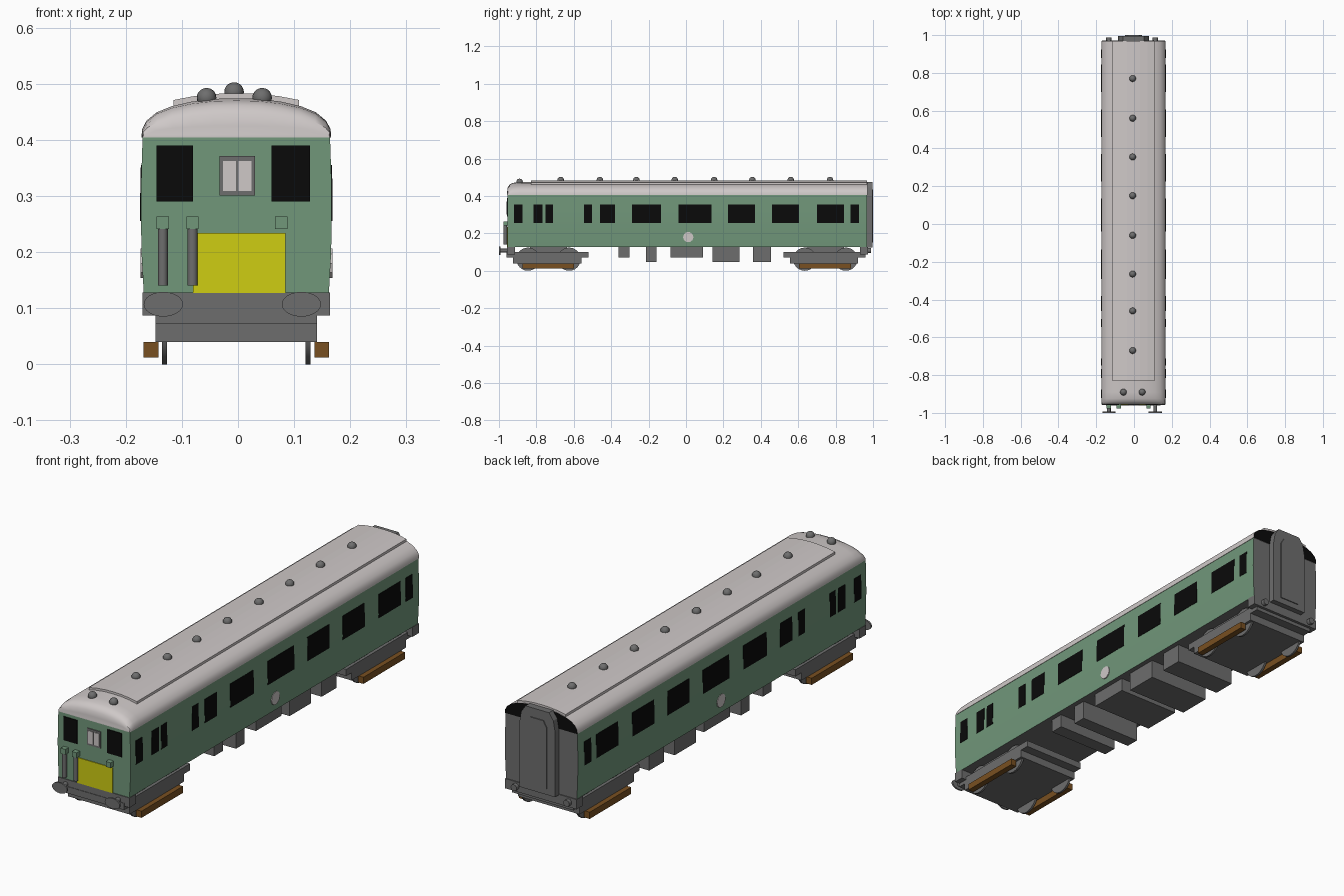
import bpy, bmesh, math
from mathutils import Matrix

if "Cube" in bpy.data.objects:
    bpy.data.objects.remove(bpy.data.objects["Cube"])


def mat(name, r, g, b):
    m = bpy.data.materials.new(name)
    m.diffuse_color = (r, g, b, 1)
    m.use_nodes = True
    m.node_tree.nodes["Principled BSDF"].inputs["Base Color"].default_value = m.diffuse_color
    return m


GREEN = mat("body green", 0.165, 0.31, 0.195)
PALE = mat("roof pale grey", 0.62, 0.58, 0.575)
GREY = mat("underframe grey", 0.155, 0.155, 0.155)
BLACK = mat("window black", 0.003, 0.003, 0.003)
YELLOW = mat("warning yellow", 0.62, 0.61, 0.006)
BROWN = mat("beam brown", 0.19, 0.08, 0.015)
CX = -0.003  # centre line of the coach


def finish(name, bm, *mats, smooth=False):
    bmesh.ops.recalc_face_normals(bm, faces=bm.faces)
    me = bpy.data.meshes.new(name)
    bm.to_mesh(me)
    bm.free()
    ob = bpy.data.objects.new(name, me)
    bpy.context.collection.objects.link(ob)
    for m in mats:
        me.materials.append(m)
    if smooth:
        bpy.context.view_layer.objects.active = ob
        ob.select_set(True)
        bpy.ops.object.shade_smooth_by_angle(angle=math.radians(35))
        ob.select_set(False)
    return ob


def loft(name, sections, *mats, smooth=False, rule=None):
    """Skin closed rings of (x, z) points placed at given y values."""
    bm = bmesh.new()
    rings = [[bm.verts.new((x + CX, y, z)) for x, z in pts] for y, pts in sections]
    n = len(rings[0])
    for a, b in zip(rings, rings[1:]):
        for i in range(n):
            j = (i + 1) % n
            bm.faces.new((a[i], a[j], b[j], b[i]))
    bm.faces.new(rings[0])
    bm.faces.new(rings[-1])
    bmesh.ops.recalc_face_normals(bm, faces=bm.faces)
    if rule:
        for f in bm.faces:
            f.material_index = rule(f)
    return finish(name, bm, *mats, smooth=smooth)


def prism(name, pts, y0, y1, *mats, **kw):
    return loft(name, [(y0, pts), (y1, pts)], *mats, **kw)


def box(name, x0, x1, y0, y1, z0, z1, m):
    return prism(name, [(x0, z0), (x1, z0), (x1, z1), (x0, z1)], y0, y1, m)


def cyl(name, x, y, z, r, depth, axis, m, seg=24, scale=(1, 1, 1)):
    bm = bmesh.new()
    bmesh.ops.create_cone(bm, cap_ends=True, segments=seg, radius1=r, radius2=r, depth=depth)
    rot = {"x": Matrix.Rotation(math.pi / 2, 4, "Y"),
           "y": Matrix.Rotation(math.pi / 2, 4, "X"), "z": Matrix()}[axis]
    bmesh.ops.transform(bm, matrix=Matrix.Diagonal((*scale, 1)) @ rot, verts=bm.verts)
    bmesh.ops.translate(bm, vec=(x + CX, y, z), verts=bm.verts)
    return finish(name, bm, m, smooth=True)


def mirrored(half):
    return half + [(-x, z) for x, z in reversed(half) if x > 1e-6]


# body shell: bowed sides, grey floor and rear wall
SIDE = [(0.165, 0.127), (0.169, 0.2), (0.17, 0.27), (0.1695, 0.33), (0.167, 0.405)]
prism("body_shell", mirrored(SIDE), -0.955, 0.968, GREEN, GREY, smooth=True,
      rule=lambda f: 1 if f.normal.y > 0.5 or f.normal.z < -0.5 else 0)


def side_x(z):
    for (x0, z0), (x1, z1) in zip(SIDE, SIDE[1:]):
        if z <= z1:
            return x0 + (x1 - x0) * (z - z0) / (z1 - z0)


# side windows: thin plates following the bowed side
WINDOWS = [(-0.92, -0.875), (-0.815, -0.767), (-0.75, -0.712), (-0.545, -0.502),
           (-0.46, -0.38), (-0.29, -0.135), (-0.04, 0.135), (0.225, 0.37),
           (0.46, 0.605), (0.70, 0.845), (0.88, 0.925)]
levels = [0.255, 0.27, 0.33, 0.355]
for s in (-1, 1):
    strip = [(s * (side_x(z) + 0.0015), z) for z in levels]
    strip += [(s * (side_x(z) - 0.003), z) for z in reversed(levels)]
    for y0, y1 in WINDOWS:
        prism("side_window", strip, y0, y1, BLACK)
    cyl("side_disc", s * 0.168, 0.012, 0.18, 0.028, 0.006, "x", PALE, seg=10)

# roof with a domed front; the rear end is black
ARCH = [(0.169, 0), (0.168, 0.015), (0.160, 0.030), (0.142, 0.045),
        (0.115, 0.056), (0.08, 0.064), (0.04, 0.069), (0, 0.07)]


def arch(w, h):
    return mirrored([(x * w, 0.404 + z * h) for x, z in ARCH])


loft("roof", [(-0.956, arch(0.985, 0.3)), (-0.953, arch(0.99, 0.6)), (-0.943, arch(0.995, 0.82)),
              (-0.925, arch(1, 0.94)), (-0.89, arch(1, 1)), (0.97, arch(1, 1))],
     PALE, BLACK, smooth=True, rule=lambda f: 1 if f.normal.y > 0.5 else 0)

# raised panel along the roof
prism("roof_panel", mirrored([(0.112, 0.45), (0.112, 0.471), (0.075, 0.478), (0.035, 0.482), (0, 0.483)]),
      -0.83, 0.968, PALE)

# roof ventilators
VENTS = [(-0.004, y, 0.485) for y in (-0.67, -0.46, -0.265, -0.06, 0.15, 0.355, 0.56, 0.77)]
VENTS += [(-0.053, -0.89, 0.475), (0.046, -0.89, 0.475)]
for x, y, z in VENTS:
    bm = bmesh.new()
    bmesh.ops.create_uvsphere(bm, u_segments=16, v_segments=10, radius=0.0175)
    bmesh.ops.translate(bm, vec=(x + CX, y, z), verts=bm.verts)
    finish("roof_vent", bm, GREY, smooth=True)

# cab front: windows, centre window, warning panel
F = -0.955
box("cab_window_left", -0.142, -0.077, F - 0.003, F, 0.29, 0.39, BLACK)
box("cab_window_right", 0.063, 0.131, F - 0.003, F, 0.29, 0.39, BLACK)
box("centre_window_frame", -0.03, 0.033, F - 0.004, F, 0.301, 0.371, GREY)
for x0 in (-0.024, 0.004):
    box("centre_window_pane", x0, x0 + 0.023, F - 0.006, F, 0.309, 0.362, PALE)
box("warning_panel", -0.077, 0.088, F - 0.003, F, 0.127, 0.234, YELLOW)

# front hoses and their boxes
for x in (-0.131, -0.078):
    cyl("front_hose", x, F - 0.011, 0.193, 0.009, 0.106, "z", GREY, seg=12)
for x in (-0.131, -0.078, 0.08):
    box("front_bracket", x - 0.011, x + 0.011, F - 0.021, F, 0.241, 0.263, GREEN)

# buffer beams and buffers
box("front_buffer_beam", -0.167, 0.167, -0.958, -0.915, 0.087, 0.128, GREY)
box("rear_buffer_beam", -0.167, 0.167, 0.93, 0.972, 0.087, 0.128, GREY)
for x in (-0.13, 0.116):
    cyl("buffer_shank", x, -0.975, 0.108, 0.01, 0.04, "y", GREY, seg=12)
    cyl("buffer_head", x, -0.9965, 0.107, 0.035, 0.007, "y", GREY, scale=(1, 1, 0.63))
    cyl("rear_buffer_stub", x, 0.978, 0.108, 0.014, 0.02, "y", GREY, seg=12)

# rear gangway
prism("gangway", mirrored([(0.083, 0.125), (0.083, 0.4), (0.075, 0.445), (0.055, 0.474)]),
      0.965, 0.996, GREY)
prism("gangway_door", mirrored([(0.045, 0.15), (0.045, 0.41), (0.03, 0.435)]), 0.99, 1.0, GREY)

# bogies
for c, sgn in ((-0.735, 1), (0.745, -1)):
    box("bogie_frame", -0.144, 0.144, c - 0.19, c + 0.175, 0.04, 0.075, GREY)
    box("bogie_top", -0.144, 0.144, c - 0.225, c + 0.215, 0.072, 0.1, GREY)
    box("bogie_pivot", -0.12, 0.12, c - 0.1, c + 0.1, 0.095, 0.13, GREY)
    for s in (-1, 1):
        x0, x1 = sorted((s * 0.139, s * 0.165))
        box("side_beam", x0, x1, c - 0.14, c + 0.137, 0.012, 0.04, BROWN)
        for dy in (-0.11, 0.11):
            cyl("wheel", s * 0.128, c + dy, 0.062, 0.062, 0.009, "x", GREY)

# equipment boxes under the floor
for y0, y1, z in ((-0.36, -0.302, 0.07), (-0.215, -0.157, 0.046), (-0.082, 0.09, 0.07),
                  (0.143, 0.285, 0.047), (0.357, 0.455, 0.047)):
    box("underfloor_box", -0.144, 0.144, y0, y1, z, 0.13, GREY)
